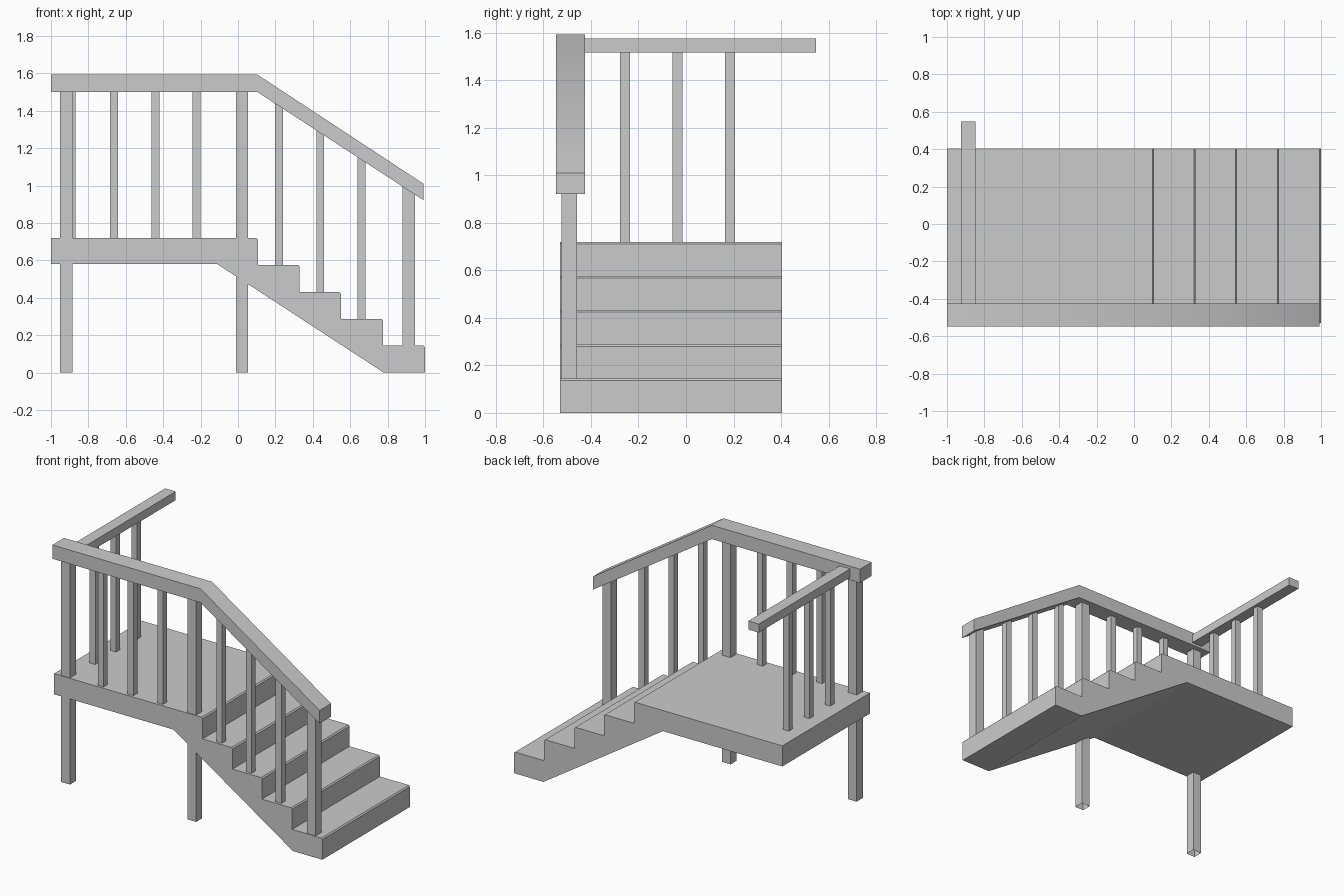
import bpy, bmesh, math

cube = bpy.data.objects.get("Cube")
if cube:
    bpy.data.objects.remove(cube, do_unlink=True)

GREY = (0.6, 0.6, 0.6, 1)
mat = bpy.data.materials.new("plain grey")
mat.use_nodes = True
mat.diffuse_color = GREY
mat.node_tree.nodes["Principled BSDF"].inputs["Base Color"].default_value = GREY


def finish(name, bm):
    bmesh.ops.recalc_face_normals(bm, faces=bm.faces)
    mesh = bpy.data.meshes.new(name)
    bm.to_mesh(mesh)
    bm.free()
    mesh.materials.append(mat)
    obj = bpy.data.objects.new(name, mesh)
    bpy.context.collection.objects.link(obj)
    return obj


def extrude_profile(name, profile, y0, y1):
    """Side outline in x and z, pulled from y0 to y1."""
    bm = bmesh.new()
    face = bm.faces.new([bm.verts.new((x, y0, z)) for x, z in profile])
    pulled = bmesh.ops.extrude_face_region(bm, geom=[face])["geom"]
    verts = [v for v in pulled if isinstance(v, bmesh.types.BMVert)]
    bmesh.ops.translate(bm, verts=verts, vec=(0, y1 - y0, 0))
    return finish(name, bm)


def upright(name, x, y, size, z0, z1, open_bottom=False):
    """Square upright, optionally without its bottom face."""
    bm = bmesh.new()
    bmesh.ops.create_cube(bm, size=1)
    bmesh.ops.scale(bm, verts=bm.verts, vec=(size, size, z1 - z0))
    bmesh.ops.translate(bm, verts=bm.verts, vec=(x, y, (z0 + z1) / 2))
    if open_bottom:
        bm.normal_update()
        low = [f for f in bm.faces if f.normal.z < -0.9]
        bmesh.ops.delete(bm, geom=low, context="FACES_ONLY")
    return finish(name, bm)


# Deck and stairs in one body, each nosing slightly chamfered
STEP, CH = 0.1437, 0.008
noses = [0.107, 0.33, 0.55, 0.775, 1.0]
tread = [0.719 - i * STEP for i in range(5)]
outline = [(-1, 0.58), (-1, tread[0])]
for i, x in enumerate(noses):
    outline += [(x - CH, tread[i]), (x, tread[i] - CH)]
    outline.append((x, tread[i + 1] if i < 4 else 0))
outline += [(0.78, 0), (-0.11, 0.58)]
extrude_profile("deck_and_stairs", outline, -0.53, 0.403)

# Bent front handrail
rail = [(-1, 1.5), (-1, 1.593), (0.105, 1.593),
        (0.992, 1.01), (0.992, 0.922), (0.105, 1.5)]
handrail = extrude_profile("front_handrail", rail, -0.548, -0.425)
bpy.ops.object.select_all(action="DESELECT")
handrail.select_set(True)
bpy.context.view_layer.objects.active = handrail
bpy.ops.object.shade_smooth_by_angle(angle=math.radians(40))

# Side handrail across the deck end
extrude_profile("side_handrail", [(-0.926, 1.517), (-0.926, 1.575),
                (-0.848, 1.575), (-0.848, 1.517)], -0.426, 0.548)


def rail_mid(x):
    return 1.545 - max(0, x - 0.105) * 0.657


# Main posts
ROW = -0.492
upright("deck_end_post", -0.918, ROW, 0.065, 0, 1.53, True)
upright("stair_top_post", 0.022, ROW, 0.065, 0, 1.53, True)
upright("stair_foot_post", 0.913, ROW, 0.065, 0.13, rail_mid(0.913))

# Balusters under the front handrail
for i in range(3):
    x = -0.663 + i * 0.221
    upright(f"deck_baluster_{i + 1}", x, ROW, 0.042, 0.7, rail_mid(x))
    x = 0.219 + i * 0.221
    upright(f"stair_baluster_{i + 1}", x, ROW, 0.042,
            tread[i + 1] - 0.02, rail_mid(x))
    # Balusters under the side handrail
    upright(f"side_baluster_{i + 1}", -0.89, -0.257 + i * 0.2215,
            0.042, 0.7, 1.53)
